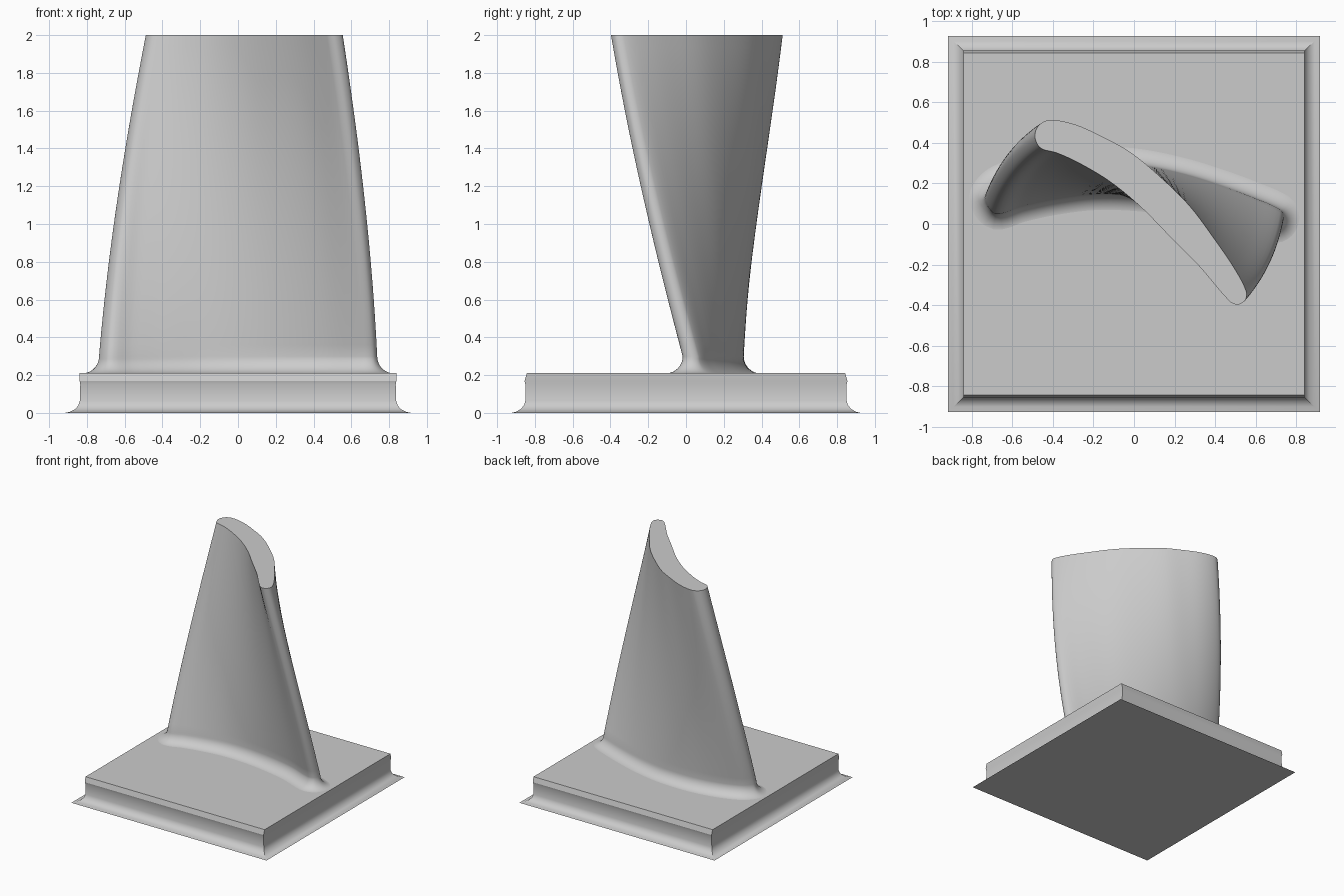
import bpy
import math

cube = bpy.data.objects.get("Cube")
if cube:
    bpy.data.objects.remove(cube, do_unlink=True)

grey = bpy.data.materials.new("plain grey")
grey.use_nodes = True
tone = (0.6, 0.6, 0.6, 1)
grey.diffuse_color = tone
grey.node_tree.nodes["Principled BSDF"].inputs["Base Color"].default_value = tone


def loft(name, rings, angle):
    """Skin a stack of equal rings and cap both ends."""
    count = len(rings[0])
    verts = [point for ring in rings for point in ring]
    faces = [tuple(reversed(range(count))),
             tuple(range(len(verts) - count, len(verts)))]
    for level in range(len(rings) - 1):
        low = level * count
        for i in range(count):
            j = (i + 1) % count
            faces.append((low + i, low + j, low + count + j, low + count + i))
    mesh = bpy.data.meshes.new(name)
    mesh.from_pydata(verts, [], faces)
    mesh.materials.append(grey)
    obj = bpy.data.objects.new(name, mesh)
    bpy.context.collection.objects.link(obj)
    bpy.ops.object.select_all(action="DESELECT")
    obj.select_set(True)
    bpy.context.view_layer.objects.active = obj
    bpy.ops.object.shade_smooth_by_angle(angle=math.radians(angle))
    return obj


def smooth_outline(points, steps):
    """Closed spline through points, with tangents scaled by spacing."""
    n = len(points)
    gap = [abs(points[(i + 1) % n] - points[i]) for i in range(n)]
    slope = [(points[(i + 1) % n] - points[i - 1]) / (gap[i] + gap[i - 1])
             for i in range(n)]
    result = []
    for i in range(n):
        j = (i + 1) % n
        for k in range(steps):
            t = k / steps
            s = 1 - t
            result.append(points[i] * s * s * (1 + 2 * t)
                          + points[j] * t * t * (1 + 2 * s)
                          + gap[i] * s * t * (slope[i] * s - slope[j] * t))
    return result


# Plinth: moulded front and back, flared skirt (height, half width, half depth)
plinth_levels = [
    (0, .915, .925), (.006, .89, .9), (.02, .862, .875), (.04, .845, .858),
    (.065, .837, .85), (.15, .835, .85), (.168, .838, .855), (.21, .84, .843)]
loft("plinth", [[(-w, -d, z), (w, -d, z), (w, d, z), (-w, d, z)]
                for z, w, d in plinth_levels], 25)

# Blade sections, clockwise from the leading edge: root and tip
root = [complex(*p) for p in (
    (-.735, .12), (-.715, .17), (-.66, .215), (-.5, .27), (-.32, .3),
    (-.15, .305), (.04, .29), (.25, .245), (.44, .185), (.6, .125),
    (.72, .07), (.737, .03), (.715, -.01), (.66, -.015), (.46, .06),
    (.24, .11), (.02, .14), (-.2, .145), (-.4, .12), (-.56, .085),
    (-.68, .05))]
tip = [complex(*p) for p in (
    (-.488, .43), (-.47, .485), (-.416, .512), (-.29, .49), (-.145, .424),
    (-.02, .355), (.125, .236), (.273, .09), (.396, -.074), (.495, -.22),
    (.552, -.33), (.548, -.375), (.51, -.397), (.47, -.38), (.323, -.21),
    (.175, -.06), (.027, .09), (-.12, .21), (-.27, .3), (-.38, .35),
    (-.46, .374))]
TAIL = 11


def chord(section):
    return (section[0] + section[TAIL]) / 2, section[TAIL] - section[0]


def blade_section(t):
    """Blend root to tip, turning the chord evenly with height."""
    (c0, d0), (c1, d1) = chord(root), chord(tip)
    centre = c0 + (c1 - c0) * t
    turn = d0 * (d1 / d0) ** t
    blend = [centre + turn * ((p - c0) / d0 * (1 - t) + (q - c1) / d1 * t)
             for p, q in zip(root, tip)]
    return smooth_outline(blend, 5)[::-1]


def grow(outline, amount):
    """Offset an anticlockwise outline outwards."""
    n = len(outline)
    result = []
    for i in range(n):
        along = outline[(i + 1) % n] - outline[i - 1]
        result.append(outline[i] - 1j * along / abs(along) * amount)
    return result


def lift(outline, z):
    return [(p.real, p.imag, z) for p in outline]


# Blade: concave fillet at the foot, then the twisted body
foot, radius, top = .209, .09, 2
blade_rings = []
for k in range(10):
    a = math.pi / 2 * k / 10
    blade_rings.append(lift(grow(blade_section(0), radius * (1 - math.sin(a))),
                            foot + radius * (1 - math.cos(a))))
start = foot + radius
levels = 28
for k in range(levels + 1):
    t = k / levels
    blade_rings.append(lift(blade_section(t), start + (top - start) * t))
loft("blade", blade_rings, 50)
